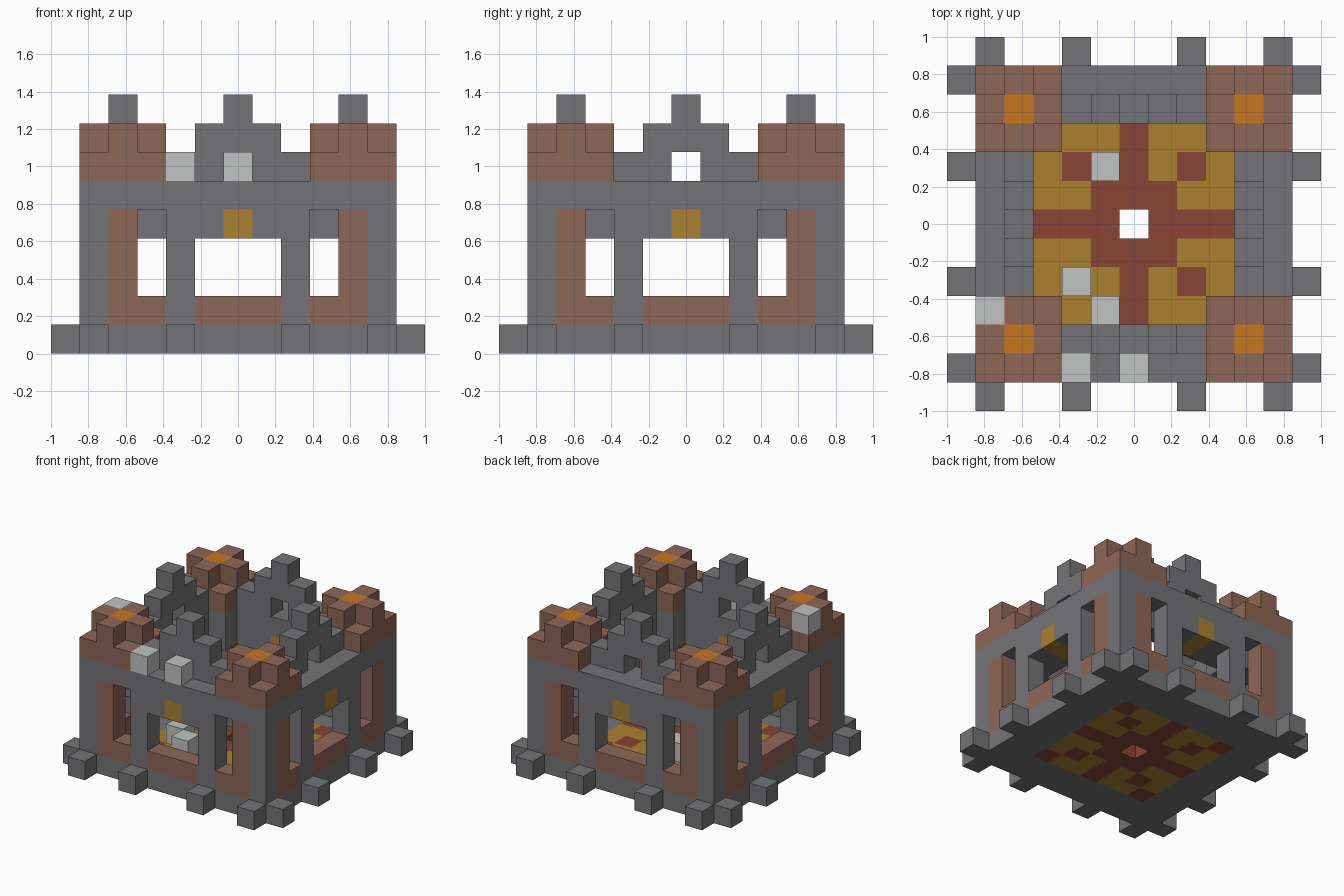
import bpy
import bmesh
from mathutils import Vector

if "Cube" in bpy.data.objects:
    bpy.data.objects.remove(bpy.data.objects["Cube"], do_unlink=True)

U = 2 / 13          # edge length of one block
cells = {}          # block position -> (part name, colour name)

COLOURS = {
    "stone_grey": (0.175, 0.172, 0.182),
    "brick_brown": (0.27, 0.135, 0.095),
    "pale_stone": (0.53, 0.55, 0.54),
    "lamp_orange": (0.58, 0.18, 0.015),
    "ochre": (0.41, 0.215, 0.028),
    "carpet_red": (0.245, 0.058, 0.038),
}


def make_material(name, rgb):
    mat = bpy.data.materials.new(name)
    mat.use_nodes = True
    colour = (*rgb, 1)
    mat.diffuse_color = colour
    bsdf = next(n for n in mat.node_tree.nodes if n.type == "BSDF_PRINCIPLED")
    bsdf.inputs["Base Color"].default_value = colour
    bsdf.inputs["Roughness"].default_value = 0.9
    return mat


materials = {name: make_material(name, rgb) for name, rgb in COLOURS.items()}


def fill(part, colour, xs, ys, zs, turns=1):
    """Fill inclusive block ranges, repeated by quarter turns about z."""
    for x in range(xs[0], xs[1] + 1):
        for y in range(ys[0], ys[1] + 1):
            for z in range(zs[0], zs[1] + 1):
                px, py = x, y
                for _ in range(turns):
                    cells[px, py, z] = (part, colour)
                    px, py = -py, px


def clear(xs, ys, zs):
    """Empty inclusive block ranges on all four sides."""
    for x in range(xs[0], xs[1] + 1):
        for y in range(ys[0], ys[1] + 1):
            for z in range(zs[0], zs[1] + 1):
                px, py = x, y
                for _ in range(4):
                    cells.pop((px, py, z), None)
                    px, py = -py, px


# Base slab with projecting feet
fill("base", "stone_grey", (-5, 5), (-5, 5), (0, 0))
for x in (-5, -2, 2, 5):
    fill("base", "stone_grey", (x, x), (-6, -6), (0, 0), 4)

# Patterned floor with a central drain hole
fill("floor", "ochre", (-3, 3), (-3, 3), (0, 0))
fill("floor", "carpet_red", (-1, 1), (-1, 1), (0, 0))
fill("floor", "carpet_red", (0, 0), (-3, -1), (0, 0), 4)
for d in (2, 3):
    fill("floor", "carpet_red", (d, d), (d, d), (0, 0), 4)
del cells[0, 0, 0]

# Outer walls, one block thick, with windows
fill("walls", "stone_grey", (-5, 5), (-5, -5), (1, 5), 4)
fill("window_sills", "brick_brown", (-4, 4), (-5, -5), (1, 1), 4)
for x in (-4, 4):
    fill("wall_panels", "brick_brown", (x, x), (-5, -5), (1, 4), 4)
for x in (-2, 2):
    fill("walls", "stone_grey", (x, x), (-5, -5), (1, 1), 4)
for x in (-3, 3):
    clear((x, x), (-5, -5), (2, 4))
clear((-1, 1), (-5, -5), (2, 3))

# Inner parapet ledge and keystones
fill("ledge", "stone_grey", (-4, 4), (-4, -4), (4, 5), 4)
fill("ledge", "stone_grey", (-3, -3), (-3, -3), (4, 5), 4)
fill("keystones", "ochre", (0, 0), (-5, -4), (4, 4), 4)

# Stepped battlements with a small opening
for level, half in ((6, 2), (7, 1), (8, 0)):
    fill("battlements", "stone_grey", (-half, half), (-4, -4), (level, level), 4)
clear((0, 0), (-4, -4), (6, 6))

# Corner turrets with a cross-shaped top and a lamp
fill("turrets", "brick_brown", (-5, -3), (-5, -3), (6, 6), 4)
fill("turrets", "brick_brown", (-5, -3), (-4, -4), (7, 7), 4)
fill("turrets", "brick_brown", (-4, -4), (-5, -3), (7, 7), 4)
fill("turret_lamps", "lamp_orange", (-4, -4), (-4, -4), (7, 7), 4)

# Loose pale blocks on the floor, wall top and one turret
for x, y, z in ((-1, 2, 1), (-2, -2, 1), (-1, -3, 1),
                (-2, -5, 6), (0, -5, 6), (-5, -3, 7)):
    fill("loose_blocks", "pale_stone", (x, x), (y, y), (z, z))

# Turn the blocks of each part into one mesh of exposed faces
AXES = [Vector(a) for a in ((1, 0, 0), (0, 1, 0), (0, 0, 1))]


def build_part(part):
    bm = bmesh.new()
    slots = []
    for pos, (owner, colour) in cells.items():
        if owner != part:
            continue
        if colour not in slots:
            slots.append(colour)
        centre = Vector(pos) + AXES[2] / 2
        for a in range(3):
            for sign in (-1, 1):
                normal = AXES[a] * sign
                if tuple(int(c) for c in Vector(pos) + normal) in cells:
                    continue
                u = AXES[(a + 1) % 3] / 2
                v = AXES[(a + 2) % 3] / 2 * sign
                mid = centre + normal / 2
                corners = (mid - u - v, mid + u - v, mid + u + v, mid - u + v)
                face = bm.faces.new([bm.verts.new(c * U) for c in corners])
                face.material_index = slots.index(colour)
    bmesh.ops.remove_doubles(bm, verts=bm.verts, dist=U / 100)
    mesh = bpy.data.meshes.new(part)
    bm.to_mesh(mesh)
    bm.free()
    for colour in slots:
        mesh.materials.append(materials[colour])
    bpy.context.scene.collection.objects.link(bpy.data.objects.new(part, mesh))


for part in sorted({owner for owner, _ in cells.values()}):
    build_part(part)
